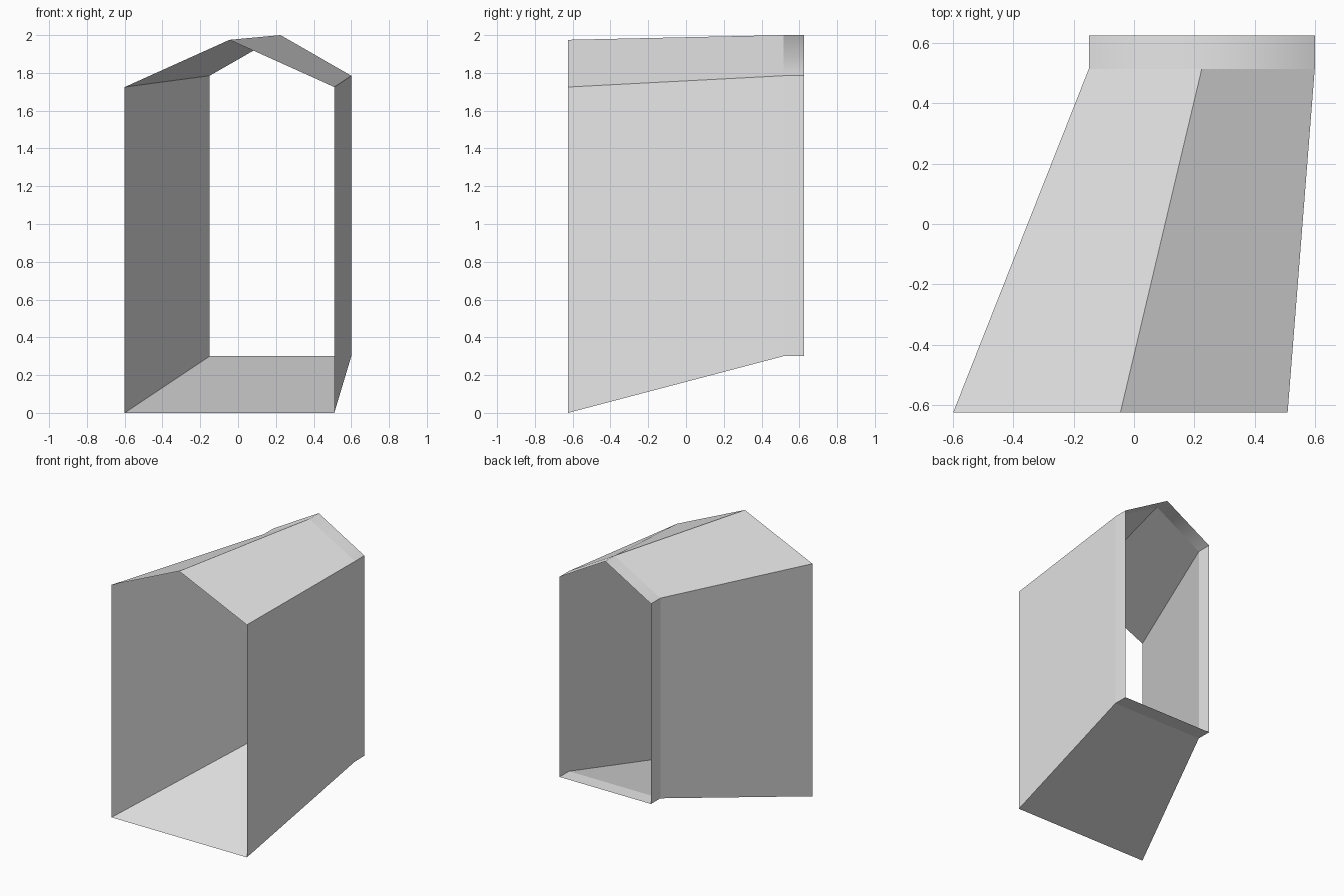
import bpy
import bmesh

cube = bpy.data.objects.get("Cube")
if cube:
    bpy.data.objects.remove(cube, do_unlink=True)

grey = bpy.data.materials.new("light_grey")
grey.use_nodes = True
grey.diffuse_color = (0.8, 0.8, 0.8, 1)
grey.node_tree.nodes["Principled BSDF"].inputs["Base Color"].default_value = (0.8, 0.8, 0.8, 1)


def gable(left, right, base, eave, ridge, y):
    """House-shaped outline; the last-but-one corner is the ridge."""
    mid = (left + right) / 2
    return [(left, y, base), (right, y, base), (right, y, eave),
            (mid, y, ridge), (left, y, eave)]


def shell(name, front, back, smooth_ridge=False):
    """Open sleeve of thin walls between two outlines."""
    bm = bmesh.new()
    a = [bm.verts.new(p) for p in front]
    b = [bm.verts.new(p) for p in back]
    n = len(a)
    for i in range(n):
        j = (i + 1) % n
        face = bm.faces.new((a[i], a[j], b[j], b[i]))
        face.smooth = smooth_ridge
    # Only the ridge is rounded in shading; the other corners stay crisp
    ridge_edge = bm.edges.get((a[3], b[3]))
    for edge in bm.edges:
        edge.smooth = smooth_ridge and edge == ridge_edge
    mesh = bpy.data.meshes.new(name)
    bm.to_mesh(mesh)
    bm.free()
    mesh.materials.append(grey)
    obj = bpy.data.objects.new(name, mesh)
    bpy.context.collection.objects.link(obj)
    return obj


# Wide front mouth, narrowing to a small straight collar at the back
mouth = gable(-0.6, 0.51, 0.0, 1.725, 1.975, -0.625)
neck = gable(-0.15, 0.6, 0.3, 1.785, 2.0, 0.515)
rim = gable(-0.15, 0.6, 0.3, 1.785, 2.0, 0.625)

shell("tapered_passage", mouth, neck)
shell("back_collar", neck, rim, smooth_ridge=True)
